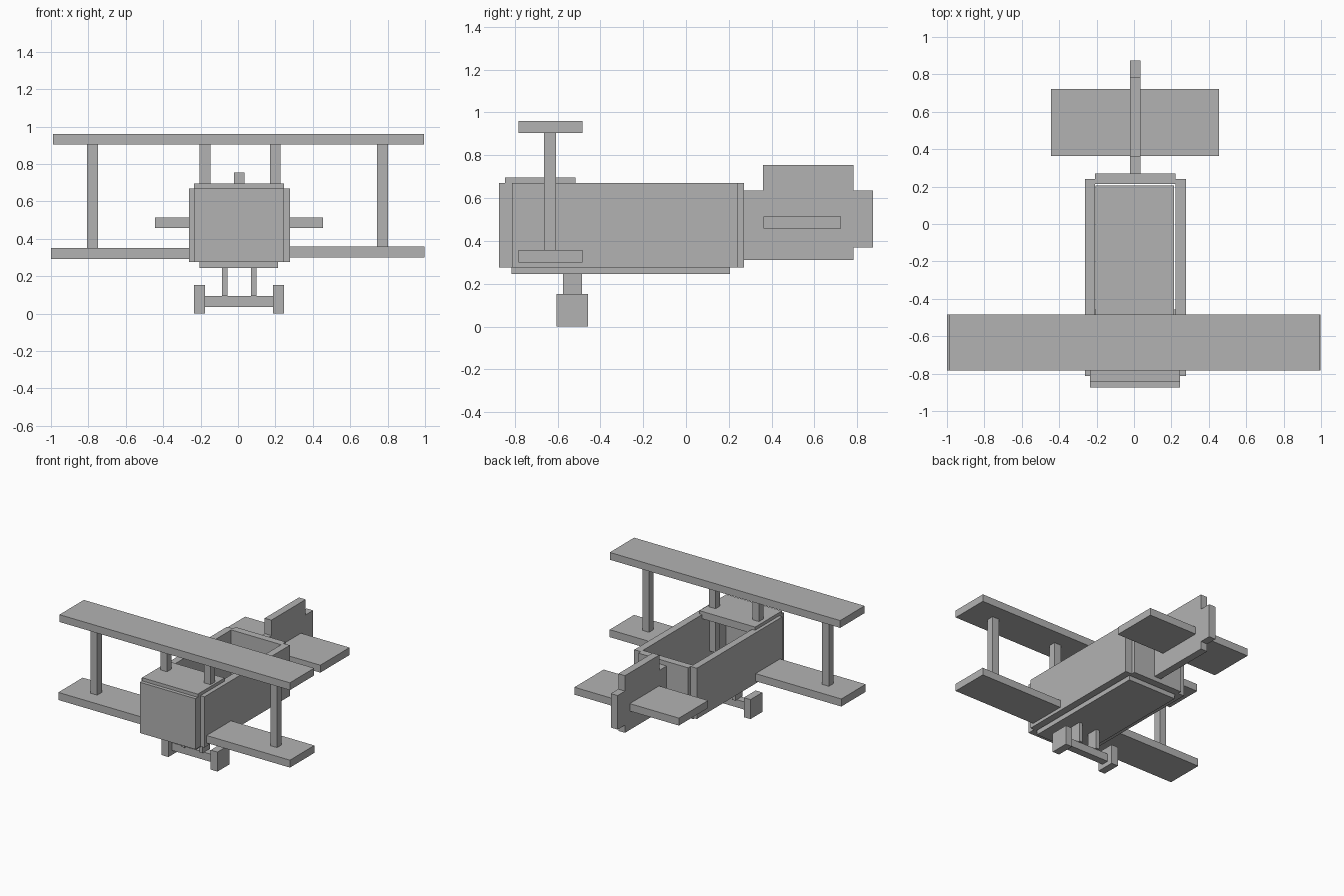
import bpy
import bmesh

old = bpy.data.objects.get("Cube")
if old:
    bpy.data.objects.remove(old, do_unlink=True)

grey = bpy.data.materials.new("plain_grey")
grey.use_nodes = True
colour = (0.45, 0.45, 0.45, 1)
grey.diffuse_color = colour
grey.node_tree.nodes["Principled BSDF"].inputs["Base Color"].default_value = colour


def finish(name, bm):
    bmesh.ops.recalc_face_normals(bm, faces=bm.faces[:])
    mesh = bpy.data.meshes.new(name)
    bm.to_mesh(mesh)
    bm.free()
    mesh.materials.append(grey)
    obj = bpy.data.objects.new(name, mesh)
    bpy.context.collection.objects.link(obj)
    return obj


def plank(name, x, y, z):
    """Box between the given low and high limits on each axis."""
    bm = bmesh.new()
    bmesh.ops.create_cube(bm, size=1)
    for v in bm.verts:
        v.co = [lim[0] if c < 0 else lim[1] for c, lim in zip(v.co, (x, y, z))]
    return finish(name, bm)


# Open-topped fuselage
BODY_Z = (0.275, 0.67)
plank("right_side_panel", (-0.262, -0.208), (-0.812, 0.24), BODY_Z)
plank("left_side_panel", (0.222, 0.278), (-0.812, 0.24), BODY_Z)
plank("nose_panel", (-0.235, 0.245), (-0.873, -0.812), BODY_Z)
plank("rear_panel", (-0.208, 0.222), (0.213, 0.27), BODY_Z)
plank("floor", (-0.205, 0.215), (-0.815, 0.205), (0.245, 0.302))
plank("front_deck", (-0.235, 0.245), (-0.845, -0.515), (0.638, 0.695))

# Wings
WING_Y = (-0.783, -0.483)
plank("upper_wing", (-0.99, 0.995), WING_Y, (0.903, 0.96))
plank("lower_right_wing", (-1.0, -0.26), WING_Y, (0.293, 0.352))
plank("lower_left_wing", (0.278, 0.996), WING_Y, (0.3, 0.358))

# Wing struts
for name, x in (("right_outer_strut", -0.807), ("right_inner_strut", -0.205),
                ("left_inner_strut", 0.17), ("left_outer_strut", 0.743)):
    plank(name, (x, x + 0.058), (-0.664, -0.606), (0.352, 0.904))

# Stepped tail fin cut from one board
bm = bmesh.new()
outline = [(0.27, 0.31), (0.782, 0.31), (0.782, 0.37), (0.873, 0.37),
           (0.873, 0.635), (0.782, 0.635), (0.782, 0.755), (0.36, 0.755),
           (0.36, 0.635), (0.27, 0.635)]
face = bm.faces.new([bm.verts.new((-0.022, y, z)) for y, z in outline])
side = bmesh.ops.extrude_face_region(bm, geom=[face])
moved = [g for g in side["geom"] if isinstance(g, bmesh.types.BMVert)]
bmesh.ops.translate(bm, verts=moved, vec=(0.058, 0, 0))
finish("tail_fin", bm)
plank("tailplane", (-0.445, 0.455), (0.363, 0.723), (0.457, 0.515))

# Landing gear
plank("axle", (-0.177, 0.19), (-0.56, -0.502), (0.035, 0.095))
for name, x in (("right_leg", -0.086), ("left_leg", 0.069)):
    plank(name, (x, x + 0.029), (-0.575, -0.485), (0.093, 0.247))
for name, x in (("right_wheel", -0.235), ("left_wheel", 0.188)):
    plank(name, (x, x + 0.058), (-0.604, -0.458), (0, 0.152))
